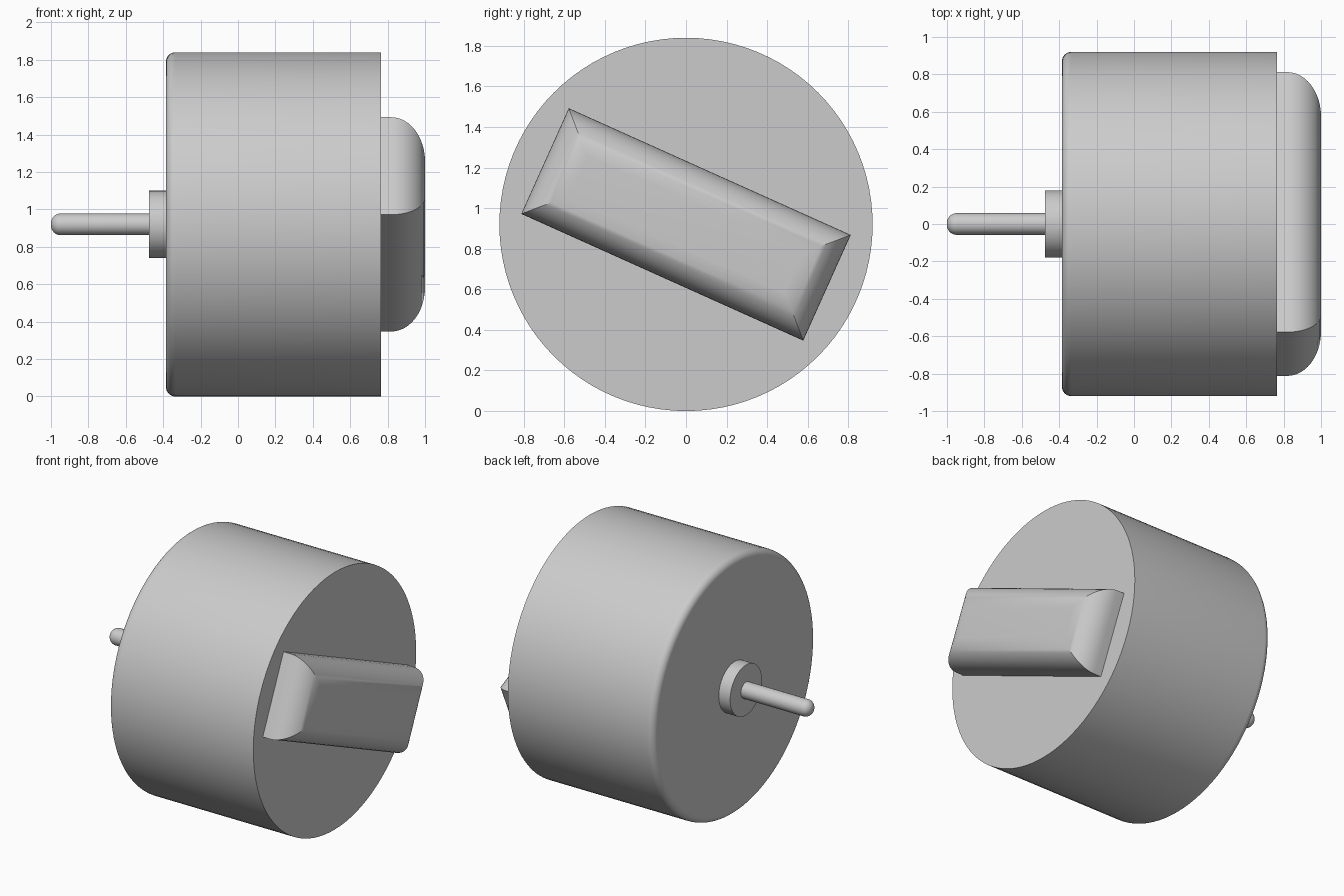
import bpy, bmesh, math
from mathutils import Vector, Matrix

if "Cube" in bpy.data.objects:
    bpy.data.objects.remove(bpy.data.objects["Cube"], do_unlink=True)

AXIS_Z = 0.92

grey = bpy.data.materials.new("light_grey")
grey.use_nodes = True
colour = (0.6, 0.6, 0.6, 1)
grey.diffuse_color = colour
grey.node_tree.nodes["Principled BSDF"].inputs["Base Color"].default_value = colour


def finish(name, bm):
    bmesh.ops.recalc_face_normals(bm, faces=bm.faces)
    mesh = bpy.data.meshes.new(name)
    bm.to_mesh(mesh)
    bm.free()
    mesh.materials.append(grey)
    obj = bpy.data.objects.new(name, mesh)
    bpy.context.collection.objects.link(obj)
    bpy.ops.object.select_all(action="DESELECT")
    obj.select_set(True)
    bpy.context.view_layer.objects.active = obj
    bpy.ops.object.shade_smooth_by_angle(angle=math.radians(30))
    return obj


def skin(bm, rings):
    """Join matching vertex rings and cap both ends."""
    for a, b in zip(rings, rings[1:]):
        for i in range(len(a)):
            j = (i + 1) % len(a)
            bm.faces.new((a[i], a[j], b[j], b[i]))
    bm.faces.new(rings[0])
    bm.faces.new(rings[-1])


def round_bar(name, x0, x1, radius, fillet=0, sides=96, steps=8):
    """Cylinder along x, with its x0 end optionally rounded."""
    profile = [(x0, radius)]
    if fillet:
        angles = [math.pi / 2 * k / steps for k in range(steps + 1)]
        profile = [(x0 + fillet * (1 - math.sin(a)), radius - fillet * (1 - math.cos(a)))
                   for a in reversed(angles)]
    profile.append((x1, radius))
    bm = bmesh.new()
    rings = []
    for x, r in profile:
        turn = [2 * math.pi * i / sides for i in range(sides)]
        rings.append([bm.verts.new((x, r * math.cos(t), AXIS_Z + r * math.sin(t))) for t in turn])
    skin(bm, rings)
    return finish(name, bm)


def pillow_block(name, x0, x1, length, width, fillet, tilt, steps=12):
    """Rectangular block with rounded, mitred front edges."""
    levels = [(x0, 0)]
    for k in range(steps + 1):
        a = math.pi / 2 * k / steps
        levels.append((x1 - fillet * (1 - math.sin(a)), fillet * (1 - math.cos(a))))
    spin = Matrix.Rotation(tilt, 3, "X")
    bm = bmesh.new()
    rings = []
    for x, inset in levels:
        h, w = length / 2 - inset, width / 2 - inset
        corners = [(-h, -w), (h, -w), (h, w), (-h, w)]
        rings.append([bm.verts.new(spin @ Vector((x, y, z)) + Vector((0, 0, AXIS_Z)))
                      for y, z in corners])
    skin(bm, rings)
    return finish(name, bm)


# Drum body with a rounded back rim
round_bar("body", -0.385, 0.765, 0.92, fillet=0.05)
# Bearing collar and round-tipped shaft
round_bar("collar", -0.475, -0.385, 0.18, sides=64)
round_bar("shaft", -1.0, -0.475, 0.058, fillet=0.052, sides=32)
# Tilted end block
pillow_block("end_block", 0.765, 1.0, 1.524, 0.571, 0.18, math.radians(-24.2))
